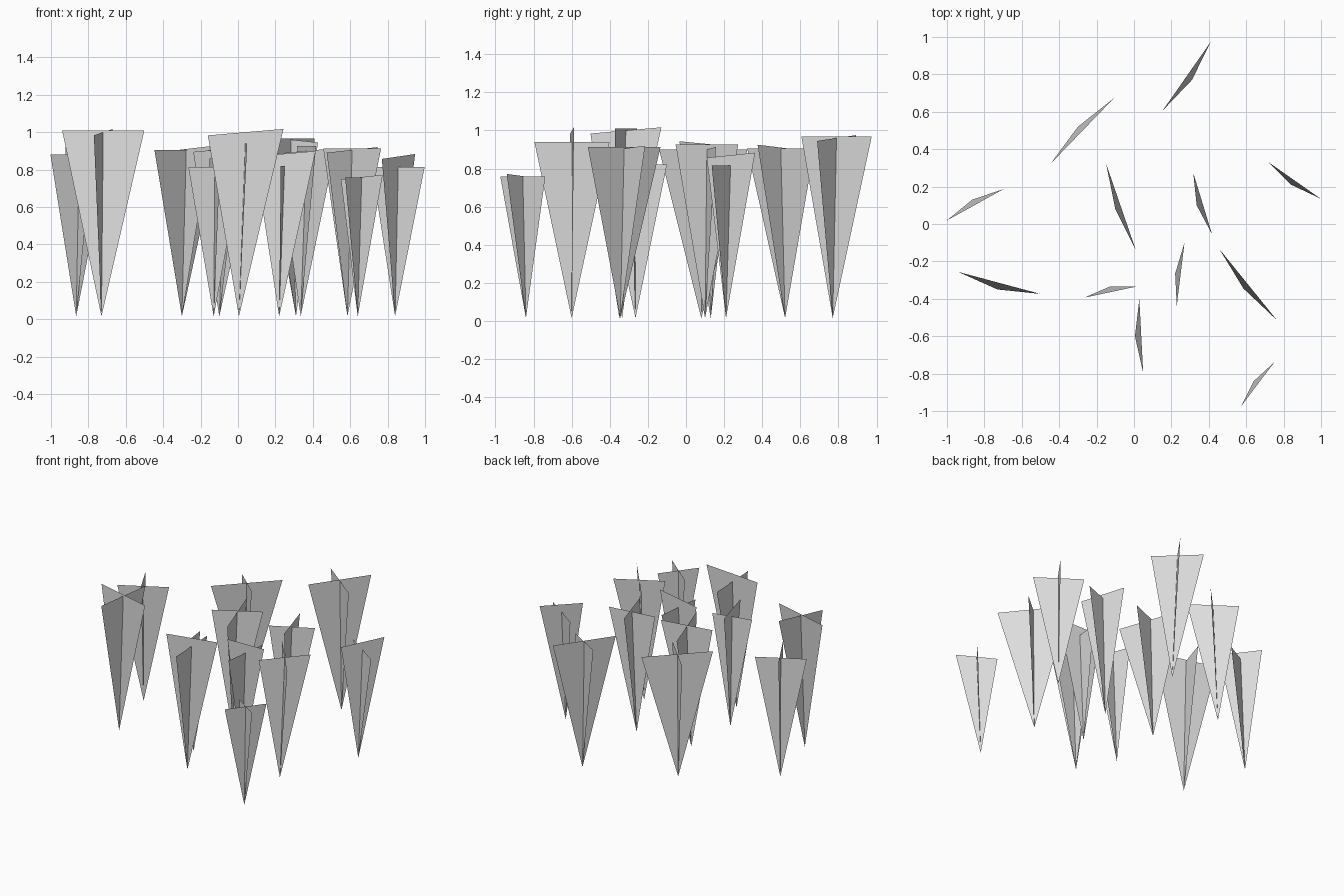
import bpy
import bmesh
from math import radians
from mathutils import Vector, Matrix

default_cube = bpy.data.objects.get("Cube")
if default_cube:
    bpy.data.objects.remove(default_cube, do_unlink=True)

# Single flat grey for every blade
grey = bpy.data.materials.new("light grey")
grey.use_nodes = True
colour = (0.72, 0.72, 0.72, 1.0)
grey.diffuse_color = colour
grey.node_tree.nodes["Principled BSDF"].inputs["Base Color"].default_value = colour

ROOT_HEIGHT = 0.015   # height of the pointed foot
LEAN = 0.036          # sideways drift of the top per unit of height
RISE = 0.085          # slope of the top edge along the lean


def add_blade(bm, root, top_centre, across, width, slope):
    """One triangle standing on its point, with a wide top edge."""
    half = across * (width / 2)
    lift = Vector((0, 0, slope * width / 2))
    corners = (root, top_centre + half + lift, top_centre - half - lift)
    bm.faces.new([bm.verts.new(corner) for corner in corners])


def add_tuft(name, x, y, yaw, long_width, cross_width, long_top, cross_top):
    """Two crossed blades sharing a root, both leaning along the yaw."""
    along = Matrix.Rotation(radians(yaw), 3, "Z") @ Vector((1, 0, 0))
    sideways = Vector((-along.y, along.x, 0))
    root = Vector((x, y, ROOT_HEIGHT))
    bm = bmesh.new()
    blades = (
        (along, long_width, long_top, RISE),
        (sideways, cross_width, cross_top, 0),
    )
    for across, width, top, slope in blades:
        top_centre = Vector((x, y, top)) + along * (LEAN * top)
        add_blade(bm, root, top_centre, across, width, slope)
    mesh = bpy.data.meshes.new(name)
    bm.to_mesh(mesh)
    bm.free()
    mesh.materials.append(grey)
    tuft = bpy.data.objects.new(name, mesh)
    bpy.context.collection.objects.link(tuft)
    return tuft


# Root x, root y, yaw, leaning blade width, crossing blade width, their top heights
tufts = {
    "front_right_tall_tuft": (-.73, -.35, 75, .385, .455, 1, 1.01),
    "right_edge_tuft": (-.865, .13, -61, .31, .35, .93, .88),
    "back_right_tuft": (-.3, .52, -44, .35, .49, .91, .905),
    "middle_tuft": (-.1, .08, 19, .36, .49, .91, .9),
    "front_small_tuft": (-.13, -.335, -78, .285, .29, .87, .815),
    "front_tall_tuft": (.005, -.6, 3, .405, .395, 1, .94),
    "front_left_narrow_tuft": (.22, -.265, -7, .33, .34, .885, .82),
    "back_tall_tuft": (.31, .77, 145, .355, .45, .96, .967),
    "middle_left_tuft": (.335, .1, 17, .325, .343, .9, .925),
    "front_left_wide_tuft": (.585, -.345, 39, .35, .49, .905, .912),
    "front_left_short_tuft": (.64, -.84, -37, .28, .295, .76, .757),
    "left_edge_tuft": (.84, .21, 55, .31, .345, .87, .815),
}
for tuft_name, shape in tufts.items():
    add_tuft(tuft_name, *shape)
